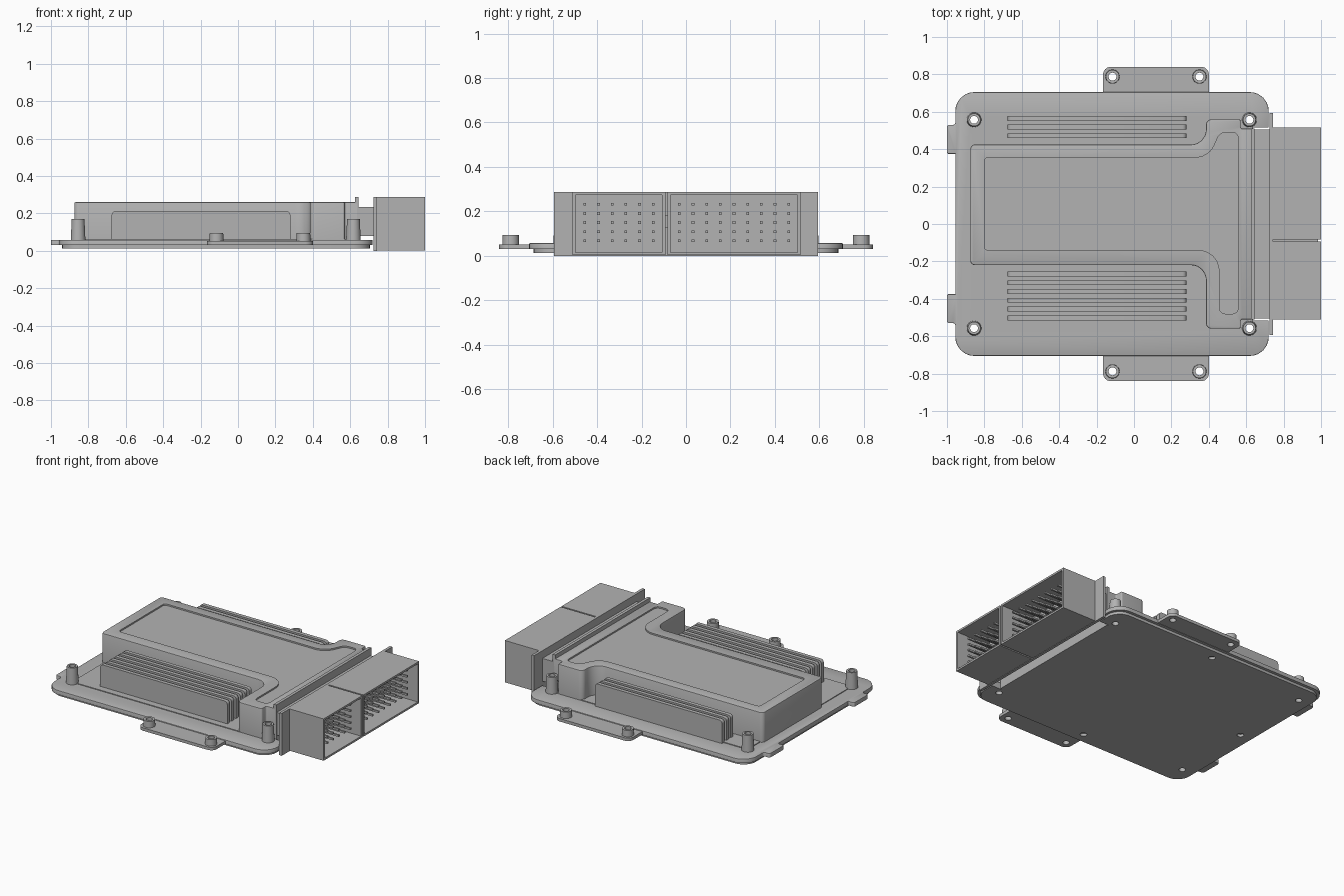
import bpy, bmesh, math
from mathutils import Vector

if "Cube" in bpy.data.objects:
    bpy.data.objects.remove(bpy.data.objects["Cube"])

grey = bpy.data.materials.new("cast_grey")
grey.use_nodes = True
tone = (0.45, 0.45, 0.45, 1)
grey.diffuse_color = tone
grey.node_tree.nodes["Principled BSDF"].inputs["Base Color"].default_value = tone


def finish(name, bm):
    bmesh.ops.recalc_face_normals(bm, faces=bm.faces)
    mesh = bpy.data.meshes.new(name)
    bm.to_mesh(mesh)
    bm.free()
    mesh.materials.append(grey)
    ob = bpy.data.objects.new(name, mesh)
    bpy.context.collection.objects.link(ob)
    return ob


def smooth(ob):
    bpy.ops.object.select_all(action='DESELECT')
    ob.select_set(True)
    bpy.context.view_layer.objects.active = ob
    bpy.ops.object.shade_smooth_by_angle(angle=math.radians(35))


def rounded(corners, steps=6):
    """Outline from (x, y, radius) corners, with each corner filleted."""
    out = []
    for i, (x, y, r) in enumerate(corners):
        p = Vector((x, y))
        if not r:
            out.append(p)
            continue
        a = (Vector(corners[i - 1][:2]) - p).normalized()
        b = (Vector(corners[(i + 1) % len(corners)][:2]) - p).normalized()
        half = a.angle(b) / 2
        center = p + (a + b).normalized() * r / math.sin(half)
        start = p + a * r / math.tan(half) - center
        end = p + b * r / math.tan(half) - center
        for k in range(steps + 1):
            t = k / steps
            out.append(center + start.lerp(end, t).normalized() * r)
    return out


def add_prism(bm, outline, z0, z1, chamfer=0):
    bottom = bm.faces.new([bm.verts.new((p[0], p[1], z0)) for p in outline])
    top = bmesh.ops.extrude_face_region(bm, geom=[bottom])["geom"]
    verts = [v for v in top if isinstance(v, bmesh.types.BMVert)]
    bmesh.ops.translate(bm, verts=verts, vec=(0, 0, z1 - z0))
    if chamfer:
        edges = {e for v in verts for e in v.link_edges if e.other_vert(v) in verts}
        bmesh.ops.bevel(bm, geom=list(edges), offset=chamfer, segments=2,
                        affect='EDGES', profile=0.5)


def prism(name, corners, z0, z1, chamfer=0):
    bm = bmesh.new()
    add_prism(bm, rounded(corners), z0, z1, chamfer)
    return finish(name, bm)


def add_box(bm, x0, x1, y0, y1, z0, z1):
    add_prism(bm, [(x0, y0), (x1, y0), (x1, y1), (x0, y1)], z0, z1)


def box(name, *bounds):
    bm = bmesh.new()
    add_box(bm, *bounds)
    return finish(name, bm)


def cylinders(name, spots, r0, r1, z0, z1):
    bm = bmesh.new()
    for x, y in spots:
        made = bmesh.ops.create_cone(bm, cap_ends=True, segments=28, radius1=r0,
                                     radius2=r1, depth=z1 - z0)
        bmesh.ops.translate(bm, verts=made["verts"], vec=(x, y, (z0 + z1) / 2))
    return finish(name, bm)


def cut(targets, cutter):
    cutter.hide_render = True
    for ob in targets:
        mod = ob.modifiers.new("cut", 'BOOLEAN')
        mod.operation = 'DIFFERENCE'
        mod.solver = 'EXACT'
        mod.object = cutter
        bpy.context.view_layer.objects.active = ob
        bpy.ops.object.modifier_apply(modifier=mod.name)
    bpy.data.objects.remove(cutter)


def mirrored(half):
    """Close an outline that is symmetric in y from its +y half."""
    return half + [(x, -y, r) for x, y, r in reversed(half)]


# Base plates: both notched for the connector, the upper one with end tabs
upper_plate = prism("upper_plate", mirrored([
    (-0.955, 0.375, 0), (-1, 0.375, 0.01), (-1, 0.53, 0.015), (-0.955, 0.53, 0.015),
    (-0.955, 0.705, 0.1), (0.72, 0.705, 0.1), (0.72, 0.515, 0), (0.635, 0.515, 0)]),
    0.03, 0.058, 0.004)
lower_plate = prism("lower_plate", mirrored([
    (-0.94, 0.685, 0.09), (0.705, 0.685, 0.09), (0.705, 0.515, 0), (0.635, 0.515, 0)]),
    0.012, 0.03)
pad = prism("raised_pad", mirrored([(-0.855, 0.56, 0.02), (0.6, 0.56, 0.02)]), 0.05, 0.063)

# Mounting ears and hollow bosses
ears = [prism(n, [(-0.165, s * 0.69, 0), (-0.165, s * 0.84, 0.04),
                  (0.4, s * 0.84, 0.04), (0.4, s * 0.69, 0)], 0.032, 0.052)
        for n, s in (("back_ear", 1), ("front_ear", -1))]
ear_spots = [(x, y) for x in (-0.115, 0.35) for y in (-0.788, 0.788)]
post_spots = [(x, y) for x in (-0.855, 0.617) for y in (-0.557, 0.557)]
ear_bosses = cylinders("ear_bosses", ear_spots, 0.038, 0.036, 0.04, 0.095)
posts = cylinders("corner_posts", post_spots, 0.04, 0.034, 0.04, 0.17)

# T-shaped housing with a sunken panel on top
housing = prism("housing", [
    (-0.875, 0.425, 0.025), (0.385, 0.425, 0.08), (0.385, 0.56, 0.03), (0.57, 0.56, 0.01),
    (0.57, 0.51, 0.01), (0.635, 0.51, 0), (0.635, -0.51, 0), (0.57, -0.51, 0.01),
    (0.57, -0.56, 0.01), (0.385, -0.56, 0.03), (0.385, -0.22, 0.08),
    (-0.875, -0.22, 0.025)], 0.05, 0.26, 0.006)
cut([housing], prism("panel_cutter", [
    (-0.8, 0.355, 0.02), (0.4, 0.355, 0.11), (0.46, 0.49, 0.05), (0.557, 0.49, 0.03),
    (0.557, -0.48, 0.03), (0.457, -0.48, 0.03), (0.457, -0.14, 0.11),
    (-0.8, -0.14, 0.02)], 0.25, 0.3))

# Bolt holes through posts and ears, and blind holes underneath
cut([upper_plate, lower_plate, pad, ear_bosses, posts] + ears,
    cylinders("bolt_cutter", ear_spots + post_spots, 0.021, 0.021, -0.1, 0.3))
cut([lower_plate], cylinders("screw_cutter", [(-0.11, 0.615), (-0.11, -0.615), (-0.855, 0)],
                             0.021, 0.021, -0.1, 0.1))

# Cooling fins
bm = bmesh.new()
rows = [0.472 + 0.046 * i for i in range(3)] + [-0.267 - 0.047 * i for i in range(6)]
for y in rows:
    add_box(bm, -0.675, 0.28, y - 0.013, y + 0.013, 0.055, 0.213)
tops = [e for e in bm.edges if all(v.co.z > 0.2 for v in e.verts)
        or abs(e.verts[0].co.z - e.verts[1].co.z) > 0.1]
ends = [e for e in tops if abs(e.verts[0].co.y - e.verts[1].co.y) > 0.01]
bmesh.ops.bevel(bm, geom=ends, offset=0.02, segments=3, affect='EDGES', profile=0.5)
fins = finish("cooling_fins", bm)

# Connector neck: ridge, sunken core and flange
box("connector_ridge", 0.625, 0.645, -0.51, 0.51, 0.012, 0.287)
box("connector_core", 0.64, 0.735, -0.505, 0.505, 0.08, 0.235)
box("connector_flange", 0.725, 0.744, -0.593, 0.593, 0, 0.287)

# Two open connector shells with a pin grid in each
for name, y0, y1, first, count in (("small", -0.51, -0.093, -0.455, 6),
                                   ("large", -0.083, 0.515, -0.03, 9)):
    shell = box(name + "_connector_shell", 0.735, 1, y0, y1, 0.003, 0.287)
    cut([shell], box("pocket_cutter", 0.765, 1.1, y0 + 0.014, y1 - 0.014, 0.016, 0.274))
    bm = bmesh.new()
    for i in range(count):
        for j in range(5):
            y, z = first + 0.0615 * i, 0.068 + 0.041 * j
            add_box(bm, 0.76, 0.95, y - 0.006, y + 0.006, z - 0.006, z + 0.006)
    finish(name + "_connector_pins", bm)
box("shell_bridge", 0.74, 0.985, -0.1, -0.075, 0.125, 0.185)

for ob in [upper_plate, lower_plate, housing, ear_bosses, posts, fins] + ears:
    smooth(ob)
